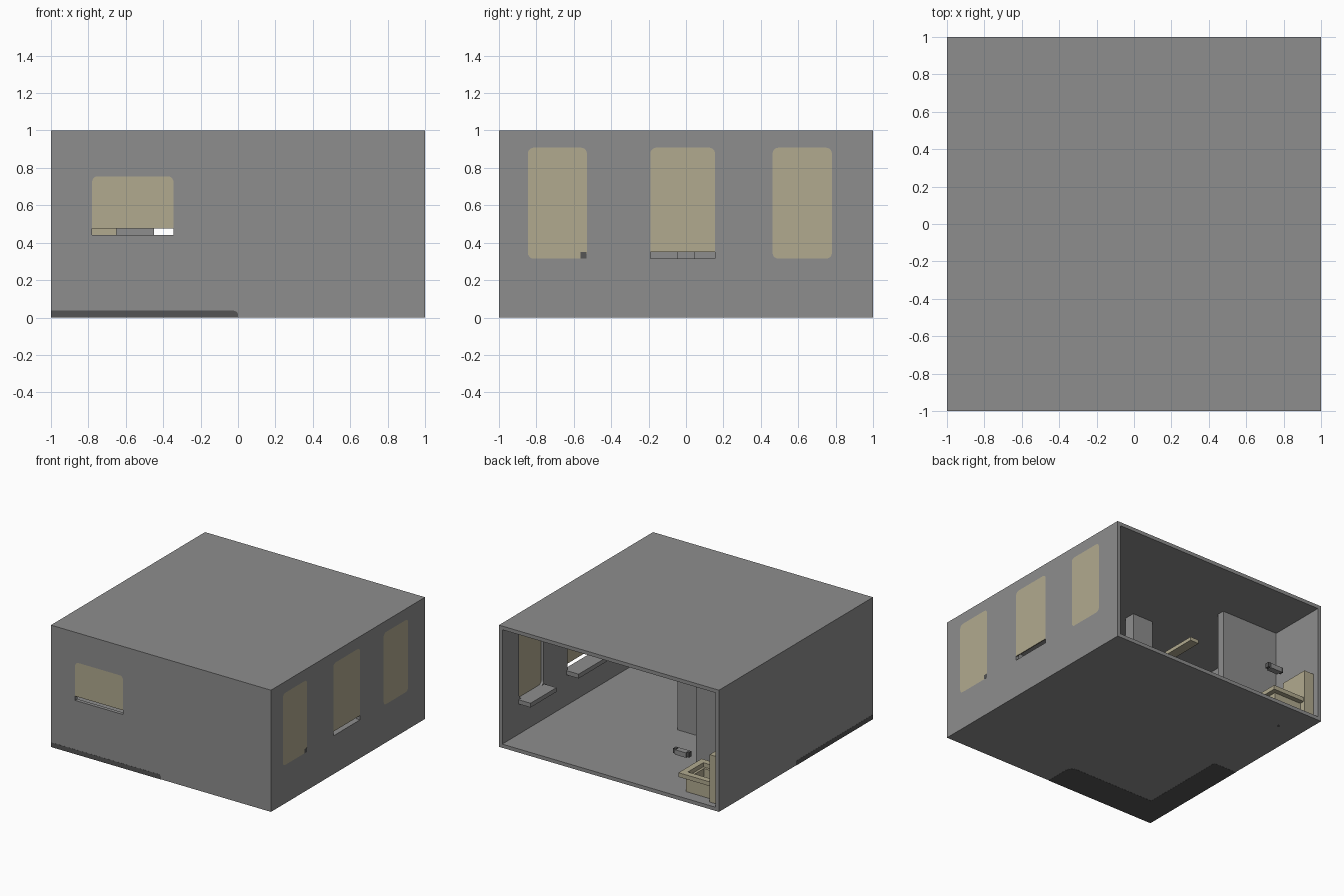
import bpy, bmesh, math
from mathutils import Vector

if "Cube" in bpy.data.objects:
    bpy.data.objects.remove(bpy.data.objects["Cube"], do_unlink=True)


def material(name, rgb):
    m = bpy.data.materials.new(name)
    m.diffuse_color = (*rgb, 1)
    m.use_nodes = True
    m.node_tree.nodes["Principled BSDF"].inputs["Base Color"].default_value = (*rgb, 1)
    return m


GREY = material("plaster_grey", (0.27, 0.27, 0.27))
BEIGE = material("warm_beige", (0.44, 0.40, 0.275))
DARK = material("dark_grey", (0.09, 0.09, 0.09))


def prism(name, pts, axis, lo, hi, mat):
    """Extrude a 2D outline along an axis from lo to hi."""
    place = {"x": lambda u, v, w: (w, u, v),
             "y": lambda u, v, w: (u, w, v),
             "z": lambda u, v, w: (u, v, w)}[axis]
    bm = bmesh.new()
    base = bm.faces.new([bm.verts.new(place(u, v, lo)) for u, v in pts])
    ext = bmesh.ops.extrude_face_region(bm, geom=[base])
    shift = Vector(place(0, 0, hi - lo))
    bmesh.ops.translate(bm, vec=shift,
                        verts=[g for g in ext["geom"] if isinstance(g, bmesh.types.BMVert)])
    bmesh.ops.recalc_face_normals(bm, faces=bm.faces)
    mesh = bpy.data.meshes.new(name)
    bm.to_mesh(mesh)
    bm.free()
    mesh.materials.append(mat)
    ob = bpy.data.objects.new(name, mesh)
    bpy.context.collection.objects.link(ob)
    return ob


def box(name, x, y, z, mat):
    return prism(name, [(x[0], y[0]), (x[1], y[0]), (x[1], y[1]), (x[0], y[1])],
                 "z", z[0], z[1], mat)


def rounded(u, v, r_low, r_high, steps=5):
    """Rectangle outline with separate lower and upper corner radii."""
    out = []
    for cx, cy, r, start in ((u[1], v[0], r_low, -90), (u[1], v[1], r_high, 0),
                             (u[0], v[1], r_high, 90), (u[0], v[0], r_low, 180)):
        if r == 0:
            out.append((cx, cy))
            continue
        ox = cx - r if cx == u[1] else cx + r
        oy = cy - r if cy == v[1] else cy + r
        for i in range(steps + 1):
            a = math.radians(start + 90 * i / steps)
            out.append((ox + r * math.cos(a), oy + r * math.sin(a)))
    return out


def cut(target, cutter):
    mod = target.modifiers.new("cut", "BOOLEAN")
    mod.operation = "DIFFERENCE"
    mod.solver = "EXACT"
    mod.object = cutter
    bpy.context.view_layer.objects.active = target
    bpy.ops.object.modifier_apply(modifier=mod.name)
    bpy.data.objects.remove(cutter, do_unlink=True)


# Room shell, open at the back
T = 0.03
shell = box("room_shell", (-1, 1), (-1, 1), (0, 1), GREY)
cut(shell, box("room_cutter", (-1 + T, 1 - T), (-1 + T, 1.2), (T, 1 - T), GREY))

# Windows: name, axis, span, hole bottom, pane bottom, top, lower radius
windows = [
    ("left_wall_front_window", "x", (-0.845, -0.53), 0.315, 0.315, 0.908, 0.03),
    ("left_wall_middle_window", "x", (-0.19, 0.155), 0.315, 0.35, 0.908, 0),
    ("left_wall_back_window", "x", (0.463, 0.78), 0.315, 0.315, 0.908, 0.03),
    ("front_window", "y", (-0.78, -0.345), 0.44, 0.475, 0.755, 0),
]
for name, axis, span, low, pane_low, top, r in windows:
    hole = rounded(span, (low, top), r, 0.03)
    pane = rounded(span, (pane_low, top), r, 0.03)
    if axis == "x":
        cut(shell, prism("window_cutter", hole, "x", 0.9, 1.1, GREY))
        prism(name + "_pane", pane, "x", 0.992, 1.0, BEIGE)
        box(name + "_sill", (0.86, 1 - T), (span[0] - 0.01, span[1] + 0.01),
            (low - 0.035, low), GREY)
    else:
        cut(shell, prism("window_cutter", hole, "y", -1.1, -0.9, GREY))
        prism(name + "_pane", pane, "y", -1.0, -0.992, BEIGE)
box("window_vent", (0.993, 1.001), (-0.565, -0.532), (0.315, 0.35), DARK)

# Partition of the wash corner and the central pier
box("wash_partition", (-1 + T, -0.45), (0.45, 0.51), (T, 1 - T), GREY)
box("central_pier", (-0.145, 0.045), (-0.045, 0.045), (T, 1 - T), GREY)

# Kitchen: dark plinth showing through the floor, cabinets and worktop
prism("kitchen_plinth",
      [(-1.001, -1.001), (0, -1.001), (0, -0.80), (-0.015, -0.755), (-0.06, -0.74),
       (-0.79, -0.74), (-0.79, 0), (-1.001, 0)], "z", -0.001, 0.022, DARK)
prism("plinth_front_strip", [(-1.001, 0.02), (0, 0.02), (-0.008, 0.032), (-0.025, 0.037),
                             (-1.001, 0.037)], "y", -1.001, -0.98, DARK)
box("plinth_side_strip", (-1.001, -0.98), (-1.001, 0), (0.02, 0.037), DARK)


def kitchen_run(name, front, side, z, mat):
    prism(name, [(-1 + T, -1 + T), (0, -1 + T), (0, front), (side, front),
                 (side, 0), (-1 + T, 0)], "z", z[0], z[1], mat)


kitchen_run("kitchen_cabinets", -0.72, -0.77, (0.037, 0.355), GREY)
kitchen_run("kitchen_worktop", -0.70, -0.75, (0.355, 0.375), GREY)
box("wall_shelf", (-0.80, -0.65), (0.36, 0.45), (0.43, 0.48), BEIGE)
box("high_shelf", (-0.51, -0.43), (-0.20, 0.15), (0.87, 0.90), BEIGE)

# Wash corner: bowl with an open rim, cistern, small dispenser, floor drain
rim = box("bowl_rim", (-0.90, -0.59), (0.64, 0.94), (0.155, 0.19), BEIGE)
cut(rim, box("rim_cutter", (-0.85, -0.64), (0.69, 0.89), (0.1, 0.3), BEIGE))
bowl = box("bowl_body", (-0.90, -0.63), (0.68, 0.90), (T, 0.155), BEIGE)
cut(bowl, box("bowl_cutter", (-0.86, -0.66), (0.71, 0.87), (0.08, 0.3), BEIGE))
box("cistern", (-1 + T, -0.88), (0.70, 0.95), (T, 0.42), BEIGE)
box("dispenser_body", (-0.66, -0.56), (0.89, 0.94), (0.33, 0.37), GREY)
for side, x in (("right", -0.67), ("left", -0.55)):
    box("dispenser_knob_" + side, (x - 0.012, x + 0.012), (0.90, 0.935), (0.335, 0.375), DARK)
drain = [(-0.8 + 0.012 * math.cos(a), 0.74 + 0.012 * math.sin(a))
         for a in (math.tau * i / 12 for i in range(12))]
prism("floor_drain", drain, "z", -0.001, 0.005, DARK)
